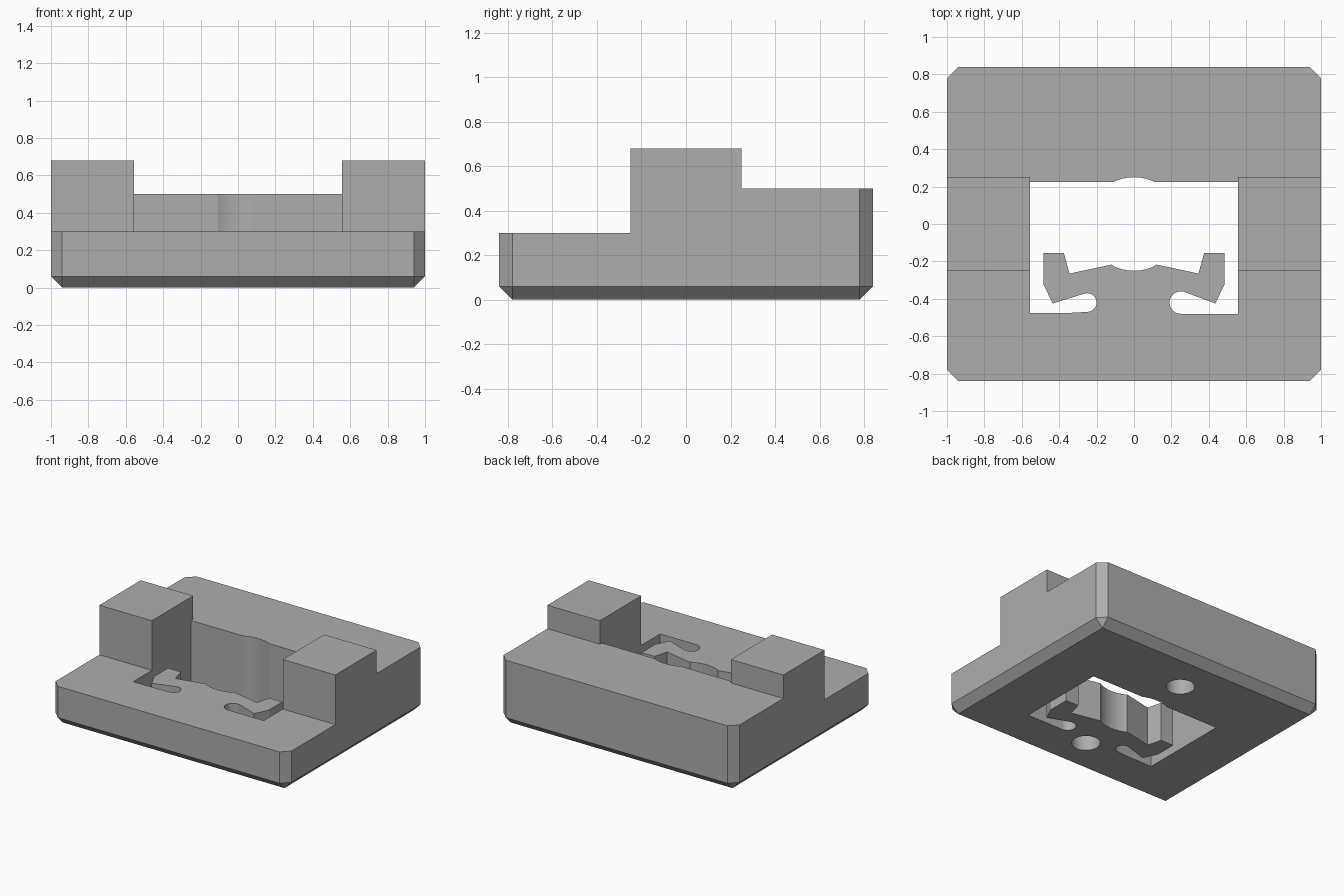
import bpy, bmesh, math
from mathutils import Vector

if "Cube" in bpy.data.objects:
    bpy.data.objects.remove(bpy.data.objects["Cube"], do_unlink=True)

grey = bpy.data.materials.new("matte grey")
grey.use_nodes = True
COLOUR = (0.42, 0.42, 0.42, 1)
grey.diffuse_color = COLOUR
grey.node_tree.nodes["Principled BSDF"].inputs["Base Color"].default_value = COLOUR


def prism(name, points, direction):
    """Extrude a closed outline of 3D points along a direction."""
    bm = bmesh.new()
    face = bm.faces.new([bm.verts.new(p) for p in points])
    ext = bmesh.ops.extrude_face_region(bm, geom=[face])
    moved = [v for v in ext["geom"] if isinstance(v, bmesh.types.BMVert)]
    bmesh.ops.translate(bm, verts=moved, vec=Vector(direction))
    bmesh.ops.recalc_face_normals(bm, faces=bm.faces)
    mesh = bpy.data.meshes.new(name)
    bm.to_mesh(mesh)
    bm.free()
    mesh.materials.append(grey)
    obj = bpy.data.objects.new(name, mesh)
    bpy.context.collection.objects.link(obj)
    return obj


def arc(cx, cy, r, start, end, steps):
    angles = [math.radians(start + (end - start) * i / steps) for i in range(steps + 1)]
    return [(cx + r * math.cos(a), cy + r * math.sin(a)) for a in angles]


def cut(target, cutter):
    cutter.hide_render = True
    mod = target.modifiers.new("cut", 'BOOLEAN')
    mod.operation = 'DIFFERENCE'
    mod.solver = 'EXACT'
    mod.object = cutter
    bpy.context.view_layer.objects.active = target
    bpy.ops.object.modifier_apply(modifier=mod.name)
    bpy.data.objects.remove(cutter, do_unlink=True)


# Stepped body: low front shelf, tall middle, mid-height back
W, D, POST, FRONT, BACK, TOP = 1.0, 0.84, 0.25, 0.3, 0.5, 0.68
steps = [(-D, 0), (D, 0), (D, BACK), (POST, BACK), (POST, TOP),
         (-POST, TOP), (-POST, FRONT), (-D, FRONT)]
body = prism("clip_block", [(-W, y, z) for y, z in steps], (2 * W, 0, 0))

# Chamfer the bottom rim and the four upright corners
bm = bmesh.new()
bm.from_mesh(body.data)
rim = []
for e in bm.edges:
    a, b = (v.co for v in e.verts)
    bottom = a.z < 0.01 and b.z < 0.01
    corner = abs(a.y) > D - 0.01 and abs(b.y) > D - 0.01 and abs(a.z - b.z) > 0.1
    if bottom or corner:
        rim.append(e)
bmesh.ops.bevel(bm, geom=rim, offset=0.06, offset_type='OFFSET', segments=1,
                profile=0.5, affect='EDGES')
bm.to_mesh(body.data)
bm.free()

# Opening outline with two hooked spring arms and a round seat
INNER, EDGE = 0.555, 0.225
hook = [(0.435, -0.425), (0.485, -0.32), (0.485, -0.155), (0.375, -0.155),
        (0.345, -0.265), (0.12, -0.217)]
outline = [(INNER, EDGE), (INNER, -0.48)]
outline += arc(0.25, -0.42, 0.06, 270, 75, 14)
outline += hook
outline += arc(0, 0, POST, -64, -116, 14)
outline += [(-x, y) for x, y in reversed(hook)]
outline += arc(-0.25, -0.42, 0.05, 105, -90, 14)
outline += [(-0.34, -0.475), (-INNER, -0.477), (-INNER, EDGE)]
outline += arc(0, 0, POST, 116, 64, 14)
cut(body, prism("opening_cutter", [(x, y, -0.2) for x, y in outline], (0, 0, 1.2)))

# Clear the gap between the posts, down to the shelf and the back top
gap = [(-0.4, FRONT), (0.2, FRONT), (0.2, BACK), (0.3, BACK), (0.3, 1), (-0.4, 1)]
cut(body, prism("gap_cutter", [(-INNER, y, z) for y, z in gap], (2 * INNER, 0, 0)))

# Two blind round holes underneath
for y in (0.5, -0.52):
    circle = arc(0, y, 0.1, 0, 360, 32)[:-1]
    cut(body, prism("hole_cutter", [(x, v, -0.1) for x, v in circle], (0, 0, 0.3)))

# Smooth the curved walls, keep the corners sharp
bpy.ops.object.select_all(action='DESELECT')
body.select_set(True)
bpy.context.view_layer.objects.active = body
bpy.ops.object.shade_smooth_by_angle(angle=math.radians(20))
